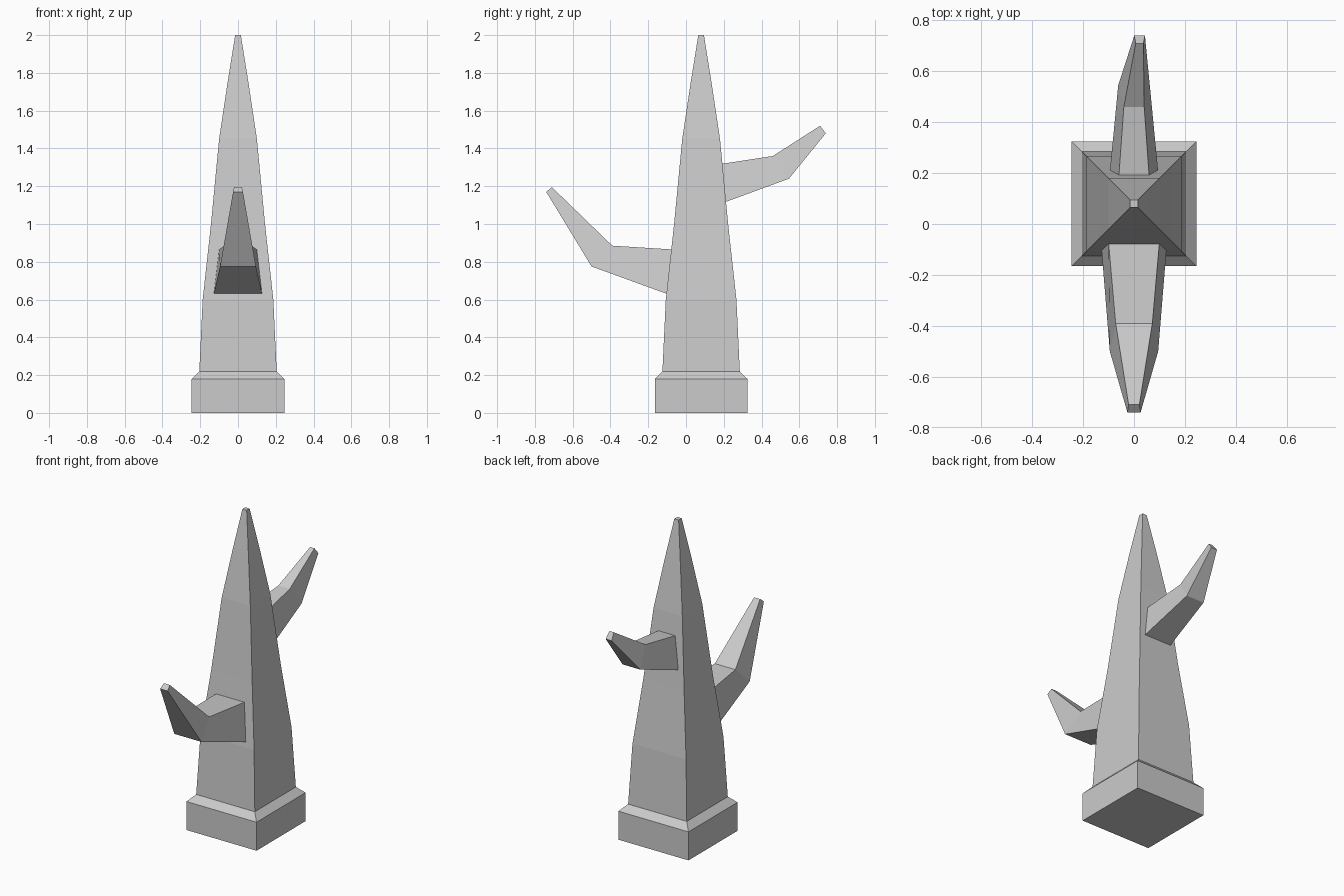
import bpy
import bmesh

if "Cube" in bpy.data.objects:
    bpy.data.objects.remove(bpy.data.objects["Cube"])


def loft(name, rings):
    """Skin a list of four-cornered rings and cap both ends."""
    bm = bmesh.new()
    loops = [[bm.verts.new(p) for p in ring] for ring in rings]
    for a, b in zip(loops, loops[1:]):
        for i in range(4):
            j = (i + 1) % 4
            bm.faces.new((a[i], a[j], b[j], b[i]))
    bm.faces.new(loops[0][::-1])
    bm.faces.new(loops[-1])
    bmesh.ops.recalc_face_normals(bm, faces=bm.faces)
    mesh = bpy.data.meshes.new(name)
    bm.to_mesh(mesh)
    bm.free()
    obj = bpy.data.objects.new(name, mesh)
    bpy.context.collection.objects.link(obj)
    return obj


TRUNK_Y = 0.08


def square(half, z):
    return [(sx * half, TRUNK_Y + sy * half, z)
            for sx, sy in ((-1, -1), (1, -1), (1, 1), (-1, 1))]


def section(bottom, top, cx=0.0):
    """Trapezoid across a branch; bottom and top are (half width, y, z)."""
    (wb, yb, zb), (wt, yt, zt) = bottom, top
    return [(cx - wb, yb, zb), (cx + wb, yb, zb),
            (cx + wt, yt, zt), (cx - wt, yt, zt)]


# Square plinth with bevelled top edge
loft("plinth", [square(0.245, 0), square(0.245, 0.18), square(0.205, 0.22)])

# Tapering trunk
loft("trunk", [square(h, z) for h, z in (
    (0.205, 0.215), (0.187, 0.6), (0.143, 1.0),
    (0.10, 1.45), (0.055, 1.75), (0.015, 2.0))])

# Lower branch, bending up towards the front
loft("front_branch", [
    section((0.128, -0.095, 0.628), (0.10, -0.07, 0.865)),
    section((0.095, -0.50, 0.775), (0.072, -0.39, 0.885)),
    section((0.026, -0.74, 1.17), (0.021, -0.71, 1.195))])

# Upper branch, bending up towards the back with its tip leaning sideways
loft("back_branch", [
    section((0.095, 0.205, 1.115), (0.06, 0.18, 1.317)),
    section((0.062, 0.545, 1.24), (0.04, 0.46, 1.36)),
    section((0.021, 0.74, 1.48), (0.015, 0.71, 1.52), cx=0.022)])
